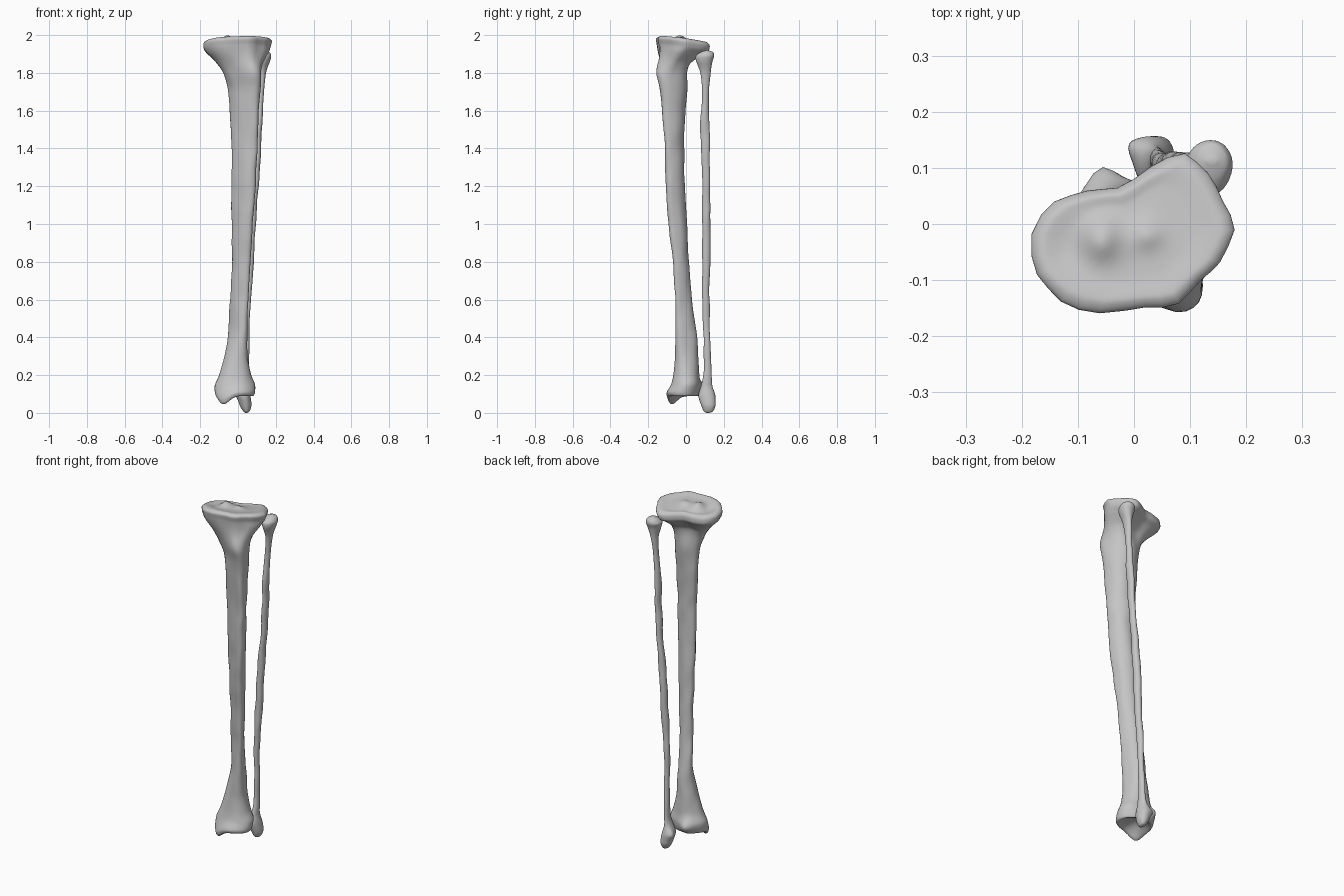
import bpy
import bmesh
import math
from mathutils import Vector, noise

SIDES = 32
STEPS = 6

cube = bpy.data.objects.get("Cube")
if cube:
    bpy.data.objects.remove(cube, do_unlink=True)

bone = bpy.data.materials.new("bone_grey")
bone.use_nodes = True
bone.diffuse_color = (0.56, 0.56, 0.56, 1)
bone.node_tree.nodes["Principled BSDF"].inputs["Base Color"].default_value = bone.diffuse_color


def smoothstep(low, high, value):
    t = min(max((value - low) / (high - low), 0), 1)
    return t * t * (3 - 2 * t)


def spline(points, s, closed=False):
    """Smooth curve through a list of tuples, s counted in points."""
    count = len(points)
    i = math.floor(s)
    t = s - i

    def pick(k):
        return points[k % count] if closed else points[min(max(k, 0), count - 1)]

    result = []
    for a, b, c, d in zip(pick(i - 1), pick(i), pick(i + 1), pick(i + 2)):
        m, n = (c - a) * 0.4, (d - b) * 0.4
        result.append(b + t * m + t * t * (3 * (c - b) - 2 * m - n)
                      + t * t * t * (2 * (b - c) + m + n))
    return result


def loft(name, stations, section, bumps, rough):
    """Skin rings given as (z, x min, x max, y min, y max) in hundredths."""
    bm = bmesh.new()
    rings = []
    for k in range((len(stations) - 1) * STEPS + 1):
        z, x0, x1, y0, y1 = (v / 100 for v in spline(stations, k / STEPS))
        ring = []
        for j in range(SIDES):
            u, v, lift = section(j / SIDES, z)
            x = (x0 + x1) / 2 + u * (x1 - x0) / 2
            y = (y0 + y1) / 2 + v * (y1 - y0) / 2
            ring.append(bm.verts.new((x, y, z + lift[0] * x + lift[1] * y)))
        rings.append(ring)
    for low, high in zip(rings, rings[1:]):
        for j in range(SIDES):
            n = (j + 1) % SIDES
            bm.faces.new((low[j], low[n], high[n], high[j]))
    for ring in (rings[0], rings[-1]):
        bm.faces.new(ring)
    # Swellings, hollows and a slightly uneven surface
    for vert in bm.verts:
        start = vert.co.copy()
        for centre, radius, push in bumps:
            gap = (start - Vector(centre)).length / radius
            vert.co += Vector(push) * math.exp(-gap * gap)
        wobble = noise.noise_vector(Vector((start.x * 16, start.y * 16, start.z * 9)))
        vert.co += Vector((wobble.x, wobble.y, 0)) * rough
    bmesh.ops.recalc_face_normals(bm, faces=bm.faces)
    mesh = bpy.data.meshes.new(name)
    bm.to_mesh(mesh)
    bm.free()
    mesh.materials.append(bone)
    mesh.shade_smooth()
    obj = bpy.data.objects.new(name, mesh)
    bpy.context.collection.objects.link(obj)
    return obj


# Outline of the knee plateau, seen from above
plateau = [(18, -1), (16, 4), (13, 9), (9, 12.5), (3, 10), (-3, 6.5), (-8, 6), (-14, 4),
           (-18, -2), (-17, -9), (-13, -14), (-6, -16), (2, -15), (8, -14), (12, -10), (15, -7)]


def shin_section(turn, z):
    # Leaning oval with a front crest, turning into the plateau outline
    angle = turn * math.tau
    shaft = smoothstep(0.15, 0.5, z)
    crest = 1 + 0.07 * shaft * math.cos(3 * (angle + math.pi / 4))
    u = math.cos(angle) * crest
    v = math.sin(angle - 0.42 * shaft) * crest
    px, py = spline(plateau, turn * len(plateau), True)
    w = smoothstep(1.7, 1.92, z)
    u += (px / 18 - u) * w
    v += ((py + 1.75) / 14.25 - v) * w
    return u, v, (0.05 * w, -0.14 * w)


def oval_section(turn, z):
    angle = turn * math.tau
    return math.cos(angle), math.sin(angle), (0, 0)


# Large shin bone
loft("shin_bone", [
    (11, -3, 1, -1, 1), (10, -8, 5, -6, 4), (9, -11, 8, -9, 6), (11, -12, 9, -10, 7),
    (15, -12, 9, -8, 7.5), (20, -10, 7, -7, 7), (30, -7, 5, -6, 6.5),
    (42, -5, 5, -5.5, 6), (60, -4, 5.5, -5.5, 3), (80, -3, 6.5, -7, 1.5),
    (100, -3, 8, -9, 0.5), (120, -3, 9.5, -10.5, -0.5), (140, -3, 10.5, -11, -1),
    (160, -4, 11.5, -12.5, 0), (172, -5, 12, -13.5, 1), (180, -7.5, 12.5, -14, 1.5),
    (185, -11, 14, -14.5, 3), (190, -16, 16.5, -15, 8), (193, -18, 17.5, -15.5, 12),
    (196, -18, 18, -16, 12.5), (197.5, -16, 16, -14, 10.5), (197.2, -11, 11, -10, 7),
    (197.2, -6, 6, -6, 3), (197.2, -1, 1, -2.5, -1)],
    shin_section,
    [((0.09, -0.13, 1.8), 0.06, (0.01, -0.022, 0)),         # front tuberosity
     ((-0.075, -0.07, 0.09), 0.045, (0, -0.005, -0.045)),   # inner ankle knob
     ((-0.06, 0.07, 0.13), 0.04, (0, 0.035, 0)),            # rear ankle lip
     ((-0.06, -0.03, 1.97), 0.035, (0, 0, 0.026)),          # plateau spines
     ((0.02, -0.02, 1.97), 0.03, (0, 0, 0.014)),
     ((-0.12, -0.04, 1.97), 0.04, (0, 0, -0.008))],
    0.005)

# Slender outer bone
loft("outer_bone", [
    (0, 4, 5, 11, 12), (0.8, 3, 6, 9.5, 14), (4, 1, 7, 8, 15.5), (9, 0, 6.5, 6.5, 15.5),
    (14, 1.5, 5.5, 8, 14), (20, 2.5, 5.5, 9, 13.5), (40, 3, 6, 9.5, 13),
    (60, 3.5, 7, 8.5, 12.5), (90, 5, 9, 8.5, 13), (110, 6.5, 10, 8.5, 13),
    (130, 8.5, 11.5, 8.5, 12.5), (150, 9.5, 12.5, 7.5, 12.5), (170, 10.5, 13.5, 8.5, 12),
    (180, 11, 15, 7.5, 13), (186, 10, 17, 5.5, 14), (189, 9.5, 17.5, 5.5, 15),
    (191, 11, 16.5, 8, 14.5), (192, 13, 14.5, 11, 12)],
    oval_section,
    [((-0.01, 0.14, 0.1), 0.03, (-0.02, 0.008, 0))],         # rear ankle edge
    0.006)
